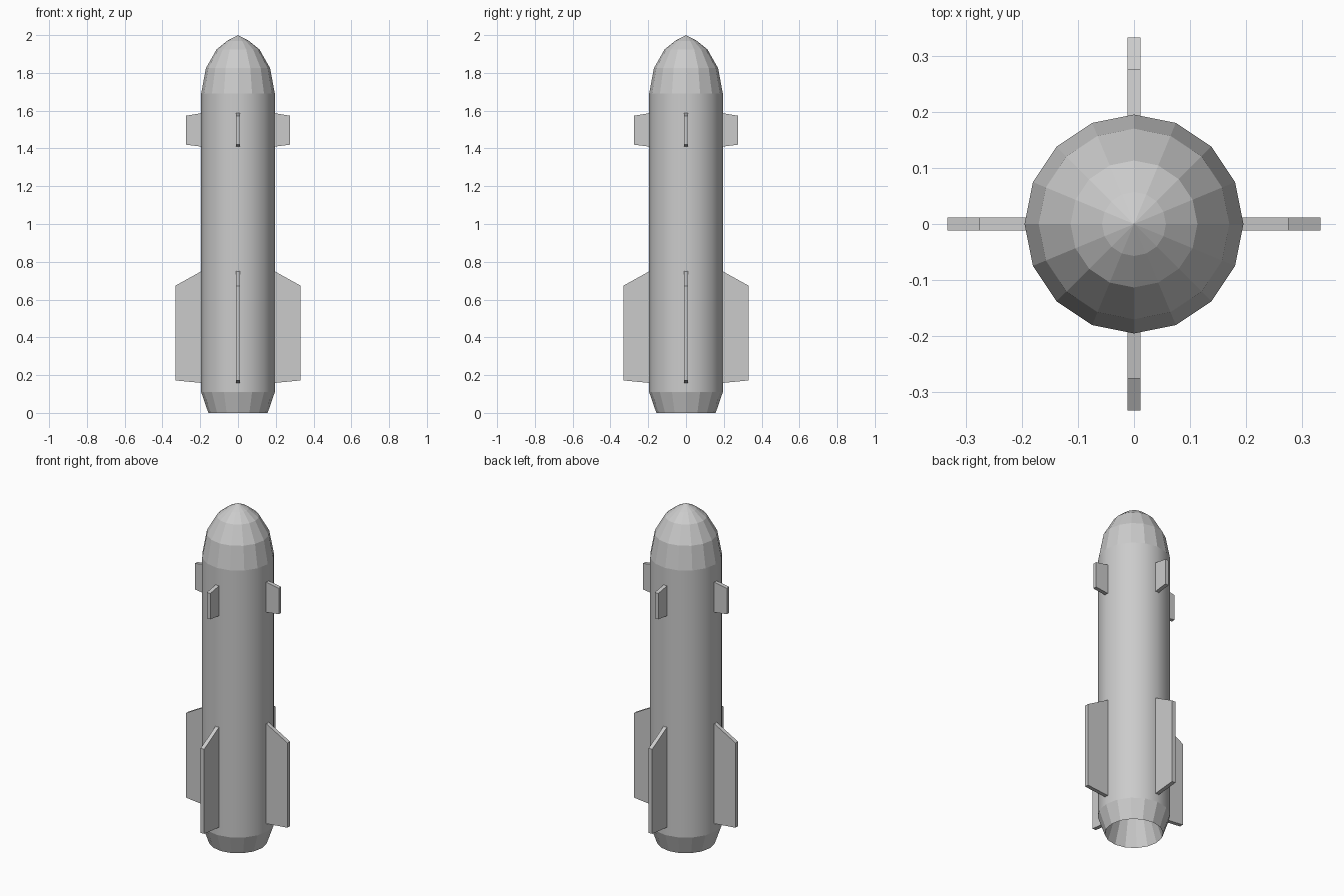
import bpy, bmesh
from math import cos, sin, pi, radians
from mathutils import Matrix

if "Cube" in bpy.data.objects:
    bpy.data.objects.remove(bpy.data.objects["Cube"])

SIDES = 16


def finish(bm, name, smooth=False, fix_normals=True):
    if fix_normals:
        bmesh.ops.recalc_face_normals(bm, faces=bm.faces[:])
    mesh = bpy.data.meshes.new(name)
    bm.to_mesh(mesh)
    bm.free()
    for p in mesh.polygons:
        p.use_smooth = smooth
    obj = bpy.data.objects.new(name, mesh)
    bpy.context.collection.objects.link(obj)
    return obj


def lathe(name, profile, smooth=False):
    """Revolve (radius, z) points, listed bottom to top on the outside."""
    bm = bmesh.new()
    rings = []
    for r, z in profile:
        n = 1 if r == 0 else SIDES
        rings.append([bm.verts.new((r * cos(2 * pi * i / SIDES),
                                    r * sin(2 * pi * i / SIDES), z)) for i in range(n)])
    for a, b in zip(rings, rings[1:]):
        for i in range(SIDES):
            j = (i + 1) % SIDES
            quad = [a[i % len(a)], a[j % len(a)], b[j % len(b)], b[i % len(b)]]
            bm.faces.new(list(dict.fromkeys(quad)))
    return finish(bm, name, smooth, fix_normals=False)


def fin(name, outline, angle, thick=0.023):
    """Flat plate from an (radius, z) outline, turned about the z axis."""
    bm = bmesh.new()
    face = bm.faces.new([bm.verts.new((r, -thick / 2, z)) for r, z in outline])
    ext = bmesh.ops.extrude_face_region(bm, geom=[face])
    moved = [v for v in ext["geom"] if isinstance(v, bmesh.types.BMVert)]
    bmesh.ops.translate(bm, verts=moved, vec=(0, thick, 0))
    bm.transform(Matrix.Rotation(angle, 4, 'Z'))
    return finish(bm, name)


# Hull: faceted nose, smooth cylinder, faceted tail with hollow nozzle
lathe("nose_cone", [(0.195, 1.69), (0.17, 1.825), (0.113, 1.925), (0.057, 1.97), (0, 2.0)])
lathe("body_tube", [(0.195, 0.11), (0.195, 1.69)], smooth=True)
lathe("tail_nozzle", [(0, 0.18), (0.10, 0.18), (0.157, 0.0), (0.195, 0.11)])

# Four small front fins and four large tail fins
small = [(0.188, 1.409), (0.275, 1.42), (0.275, 1.573), (0.188, 1.588)]
large = [(0.188, 0.158), (0.332, 0.172), (0.332, 0.673), (0.188, 0.753)]
for k in range(4):
    fin(f"front_fin_{k + 1}", small, radians(90 * k))
    fin(f"tail_fin_{k + 1}", large, radians(90 * k))
